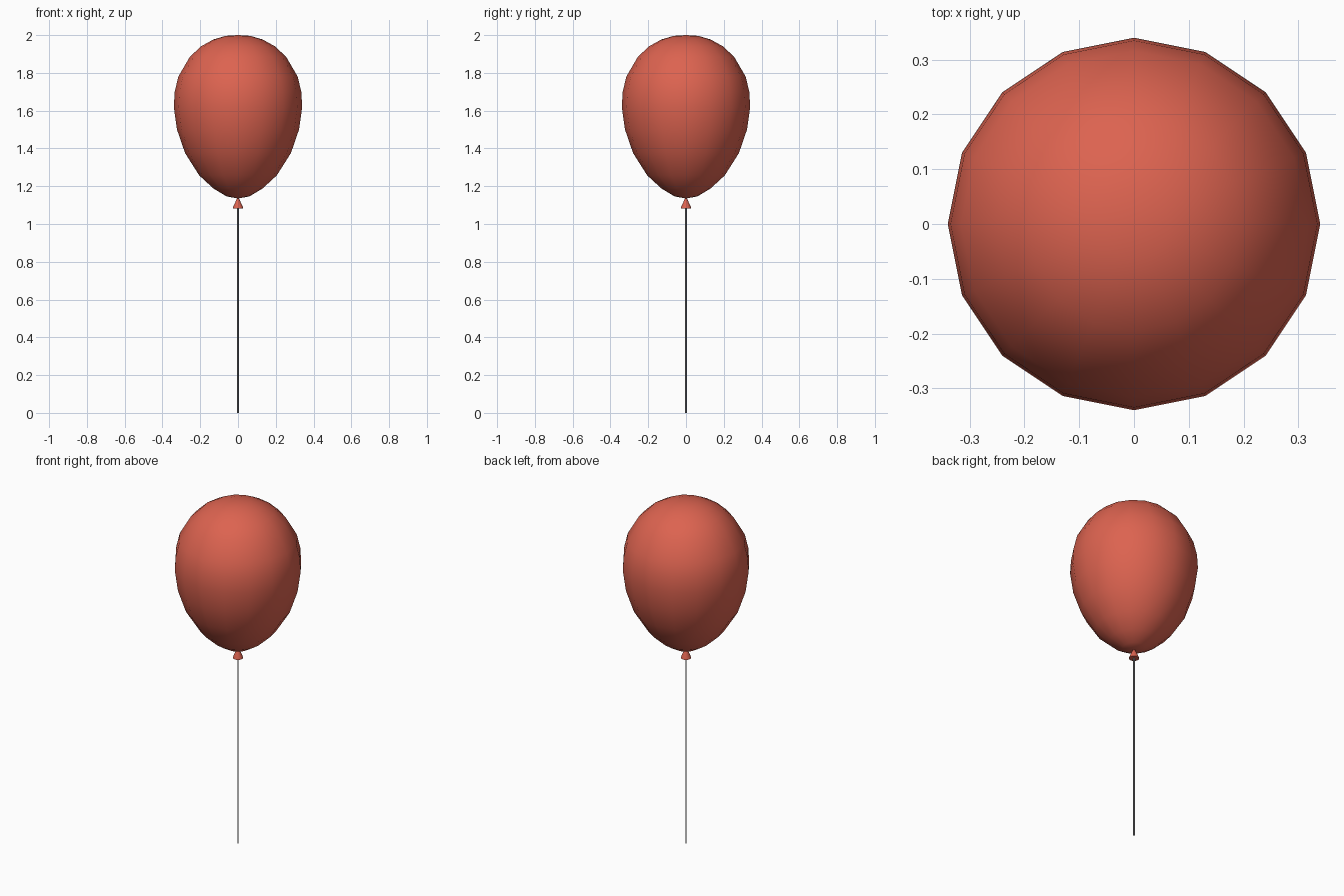
import bpy
import bmesh
from math import cos, sin, pi

cube = bpy.data.objects.get("Cube")
if cube:
    bpy.data.objects.remove(cube, do_unlink=True)


def make_material(name, rgb):
    mat = bpy.data.materials.new(name)
    mat.use_nodes = True
    colour = (*rgb, 1.0)
    mat.diffuse_color = colour
    mat.node_tree.nodes["Principled BSDF"].inputs["Base Color"].default_value = colour
    return mat


def lathe(name, profile, sides, mat, sharp_angle):
    """Turn (radius, height) points around z; a zero radius makes a pole."""
    bm = bmesh.new()
    rings = []
    for r, z in profile:
        count = sides if r > 0 else 1
        rings.append([bm.verts.new((r * cos(2 * pi * i / sides), r * sin(2 * pi * i / sides), z))
                      for i in range(count)])
    for low, high in zip(rings, rings[1:]):
        for i in range(sides):
            j = (i + 1) % sides
            corners = [low[i % len(low)], low[j % len(low)],
                       high[j % len(high)], high[i % len(high)]]
            bm.faces.new(list(dict.fromkeys(corners)))
    bmesh.ops.recalc_face_normals(bm, faces=bm.faces)
    mesh = bpy.data.meshes.new(name)
    bm.to_mesh(mesh)
    bm.free()
    mesh.materials.append(mat)
    obj = bpy.data.objects.new(name, mesh)
    bpy.context.collection.objects.link(obj)
    bpy.ops.object.select_all(action="DESELECT")
    obj.select_set(True)
    bpy.context.view_layer.objects.active = obj
    bpy.ops.object.shade_smooth_by_angle(angle=sharp_angle)
    return obj


red = make_material("balloon red", (0.72, 0.125, 0.08))
grey = make_material("string grey", (0.3, 0.3, 0.31))

# Inflated body, widest above the middle and tapering to the neck
body = [(0, 1.135), (0.06, 1.146), (0.13, 1.188), (0.205, 1.257), (0.28, 1.375),
        (0.323, 1.5), (0.34, 1.62), (0.335, 1.7), (0.316, 1.78), (0.255, 1.885),
        (0.195, 1.941), (0.13, 1.977), (0.065, 1.996), (0, 2.0)]
lathe("balloon_body", body, 16, red, pi / 3)

# Flared knot under the neck
lathe("balloon_knot", [(0, 1.083), (0.027, 1.083), (0.025, 1.092), (0.004, 1.138), (0, 1.138)],
      16, red, pi / 4)

# Straight hanging string
lathe("string", [(0, 0), (0.004, 0), (0.004, 1.09), (0, 1.09)], 8, grey, pi / 4)
